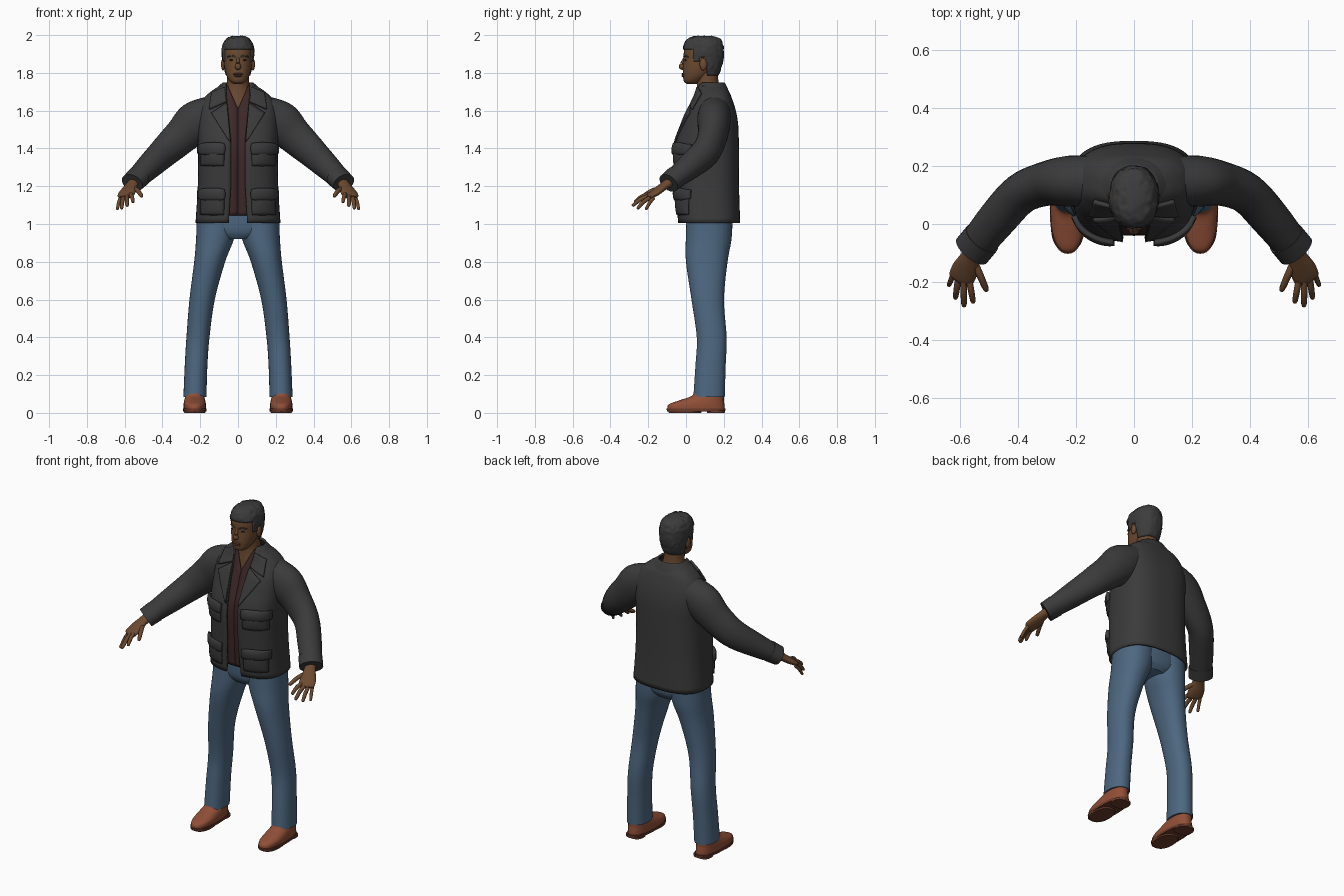
import bpy, bmesh
from math import sin, cos, pi, asin, radians
from mathutils import Vector, noise

if "Cube" in bpy.data.objects:
    bpy.data.objects.remove(bpy.data.objects["Cube"])


def material(name, r, g, b):
    m = bpy.data.materials.new(name)
    m.use_nodes = True
    m.diffuse_color = (r, g, b, 1)
    m.node_tree.nodes["Principled BSDF"].inputs["Base Color"].default_value = (r, g, b, 1)
    return m


SKIN = material("brown skin", .15, .068, .03)
LIP = material("lips", .12, .045, .028)
HAIR = material("dark hair", .045, .045, .046)
EYE = material("dark eyes", .02, .015, .012)
JACKET = material("charcoal jacket", .043, .043, .043)
SHIRT = material("maroon shirt", .047, .021, .021)
JEANS = material("blue denim", .075, .135, .215)
SHOE = material("tan leather", .28, .078, .038)
SOLE = material("brown sole", .15, .045, .025)


def finish(name, bm, mat, thick=0, offset=-1, mirror=False):
    mesh = bpy.data.meshes.new(name)
    bm.to_mesh(mesh)
    bm.free()
    ob = bpy.data.objects.new(name, mesh)
    bpy.context.collection.objects.link(ob)
    mesh.materials.append(mat)
    if thick:
        s = ob.modifiers.new("thickness", "SOLIDIFY")
        s.thickness, s.offset = thick, offset
    if mirror:
        ob.modifiers.new("mirror", "MIRROR").use_mirror_merge = False
    bpy.ops.object.select_all(action="DESELECT")
    ob.select_set(True)
    bpy.context.view_layer.objects.active = ob
    bpy.ops.object.shade_smooth_by_angle(angle=radians(45))
    return ob


def smooth(keys, k=5):
    """Catmull-Rom interpolation of key tuples."""
    out = []
    for i in range(len(keys) - 1):
        a, b, c, d = keys[max(i - 1, 0)], keys[i], keys[i + 1], keys[min(i + 2, len(keys) - 1)]
        for s in range(k):
            t = s / k
            out.append([q + t / 2 * (r - p + t * (2 * p - 5 * q + 4 * r - w + t * (3 * (q - r) + w - p)))
                        for p, q, r, w in zip(a, b, c, d)])
    return out + [list(keys[-1])]


def bridge(rings, closed=True):
    bm = bmesh.new()
    rows = [[bm.verts.new(p) for p in ring] for ring in rings]
    n = len(rows[0])
    for lo, hi in zip(rows, rows[1:]):
        for i in range(n if closed else n - 1):
            j = (i + 1) % n
            bm.faces.new((lo[i], lo[j], hi[j], hi[i]))
    if closed:
        bm.faces.new(rows[0][::-1])
        bm.faces.new(rows[-1])
    return bm


def power(v, e):
    return abs(v) ** e * (1 if v >= 0 else -1)


def loft(keys, e=1.0, n=40, gap=None):
    """Stack of horizontal rounded rings (z, cx, cy, rx, ry), optionally open at the front."""
    rings = []
    for z, cx, cy, rx, ry in smooth(keys):
        t0 = asin(min(1, gap(z) / rx) ** (1 / e)) if gap else 0
        ring = []
        for i in range(n):
            t = t0 + (2 * pi - 2 * t0) * i / (n - 1 if gap else n)
            ring.append((cx + rx * power(sin(t), e), cy - ry * power(cos(t), e), z))
        rings.append(ring)
    return bridge(rings, not gap)


def tube(path, n=20, k=5):
    """Elliptical tube along a path of (x, y, z, half width, half height)."""
    pts = smooth(path, k)
    pos = [Vector(p[:3]) for p in pts]
    rings = []
    for i, p in enumerate(pts):
        d = (pos[min(i + 1, len(pos) - 1)] - pos[max(i - 1, 0)]).normalized()
        ref = Vector((0, 0, 1)) if abs(d.z) < .95 else Vector((0, 1, 0))
        u = d.cross(ref).normalized()
        v = d.cross(u)
        rings.append([pos[i] + u * p[3] * cos(2 * pi * j / n) + v * p[4] * sin(2 * pi * j / n) for j in range(n)])
    return bridge(rings)


def ball(name, mat, centre, radii, mirror=False):
    bm = bmesh.new()
    bmesh.ops.create_uvsphere(bm, u_segments=20, v_segments=12, radius=1)
    bmesh.ops.scale(bm, vec=radii, verts=bm.verts)
    bmesh.ops.translate(bm, vec=centre, verts=bm.verts)
    return finish(name, bm, mat, mirror=mirror)


# Jeans
finish("jeans_legs", loft([
    (.085, .228, .122, .061, .083), (.25, .222, .13, .06, .08), (.4, .212, .136, .061, .079),
    (.6, .19, .115, .067, .086), (.8, .15, .11, .082, .11), (.92, .122, .12, .1, .121),
    (1.04, .11, .125, .108, .122)], e=.92), JEANS, mirror=True)
finish("jeans_hips", loft([(.92, 0, .12, .09, .09), (.97, 0, .122, .185, .118),
                           (1.1, 0, .12, .2, .12)], e=.85), JEANS)

# Shoes
finish("shoes", loft([
    (.018, .229, .053, .058, .152), (.045, .229, .056, .059, .147), (.068, .229, .085, .055, .115),
    (.09, .229, .115, .05, .085), (.12, .229, .122, .048, .075)], e=.85), SHOE, mirror=True)
finish("shoe_soles", loft([(.008, .229, .053, .061, .154), (.022, .229, .053, .062, .156)], e=.85),
       SOLE, mirror=True)
finish("shoe_heels", loft([(0, .229, .158, .052, .047), (.012, .229, .158, .053, .048)], e=.75),
       SOLE, mirror=True)
finish("shoe_treads", loft([(0, .229, -.005, .055, .085), (.012, .229, -.005, .058, .09)], e=.85),
       SOLE, mirror=True)

# Jacket body, open at the front
BODY = [(1.005, 0, .122, .225, .165), (1.2, 0, .113, .213, .168), (1.4, 0, .11, .211, .17),
        (1.52, 0, .127, .213, .15), (1.6, 0, .137, .208, .127), (1.66, 0, .145, .185, .1),
        (1.7, 0, .143, .145, .085), (1.73, 0, .13, .1, .07)]
ROUND = .75


def opening(z):
    return .038 + .1 * max(0, z - 1.45) + .06 * max(0, 1.2 - z)


finish("jacket_body", loft(BODY, ROUND, 64, opening), JACKET, thick=.012)


def front_y(x, z):
    rows = smooth(BODY)
    for a, b in zip(rows, rows[1:]):
        if a[0] <= z <= b[0]:
            t = (z - a[0]) / (b[0] - a[0])
            _, _, cy, rx, ry = [p + (q - p) * t for p, q in zip(a, b)]
            return cy - ry * max(0, 1 - min(1, x / rx) ** (2 / ROUND)) ** (ROUND / 2)
    return 0


def patch(name, quad, thick, bulge=0, n=10):
    """Piece of cloth laid on the jacket front; quad corners are (x, z) from bottom inside."""
    bl, br, tr, tl = [Vector(q) for q in quad]
    rows = []
    for j in range(n + 1):
        row = []
        for i in range(n + 1):
            s, t = i / n, j / n
            p = bl.lerp(br, s).lerp(tl.lerp(tr, s), t)
            puff = bulge * (sin(pi * s) * sin(pi * t)) ** .5 if 0 < i < n and 0 < j < n else 0
            row.append((p.x, front_y(p.x, p.y) - puff, p.y))
        rows.append(row)
    finish(name, bridge(rows, False), JACKET, thick, 1, True)


patch("jacket_lapels", [(.039, 1.43), (.055, 1.45), (.14, 1.585), (.058, 1.64)], .01)
patch("collar_points", [(.06, 1.645), (.15, 1.605), (.135, 1.69), (.07, 1.722)], .014)
for label, z, height in (("chest", 1.31, .1), ("hip", 1.05, .12)):
    patch(label + "_pockets", [(.075, z), (.195, z), (.195, z + height), (.075, z + height)], .008, .012)
    patch(label + "_pocket_flaps", [(.07, z + height - .035), (.2, z + height - .035),
                                    (.2, z + height + .01), (.07, z + height + .01)], .018, .008)

# Collar
finish("jacket_collar", loft([(1.68, 0, .137, .138, .098), (1.715, 0, .134, .118, .088),
                              (1.75, 0, .132, .08, .072)], .9, 48, lambda z: .066), JACKET, thick=.012)

# Sleeves and cuffs
finish("jacket_sleeves", tube([
    (.13, .15, 1.6, .085, .085), (.22, .148, 1.54, .088, .112), (.3, .14, 1.465, .077, .096),
    (.39, .105, 1.382, .071, .083), (.47, .02, 1.305, .068, .069), (.555, -.085, 1.222, .06, .05)],
    32), JACKET, mirror=True)
finish("sleeve_cuffs", tube([(.525, -.05, 1.251, .067, .059), (.56, -.092, 1.217, .067, .054)], 32),
       JACKET, mirror=True)

# Shirt with open neck
finish("shirt", loft([(1.045, 0, .12, .195, .145), (1.2, 0, .112, .19, .147), (1.4, 0, .112, .19, .15),
                      (1.55, 0, .13, .185, .122), (1.62, 0, .137, .17, .105), (1.69, 0, .138, .12, .085),
                      (1.735, 0, .128, .075, .066)], .8, 64,
                     lambda z: max(0, z - 1.61) * .45), SHIRT, thick=.006)

# Neck and head
finish("neck", loft([(1.56, 0, .137, .13, .1), (1.66, 0, .13, .09, .078), (1.72, 0, .118, .064, .06),
                     (1.76, 0, .113, .058, .058), (1.83, 0, .11, .058, .06)]), SKIN)
finish("head", loft([
    (1.742, 0, .03, .022, .026), (1.755, 0, .036, .042, .047), (1.785, 0, .053, .06, .069),
    (1.825, 0, .074, .071, .09), (1.87, 0, .087, .076, .1), (1.92, 0, .09, .077, .1),
    (1.96, 0, .092, .064, .085), (1.985, 0, .092, .03, .045)], e=.92), SKIN)
finish("nose", tube([(0, -.004, 1.882, .008, .008), (0, -.018, 1.85, .01, .012),
                     (0, -.022, 1.831, .017, .015), (0, -.014, 1.819, .008, .006)], 16), SKIN)
for label, z, w in (("upper", 1.794, .027), ("lower", 1.784, .022)):
    ball(label + "_lip", LIP, (0, -.012, z), (w, .012, .006))
ball("ears", SKIN, (.079, .092, 1.845), (.011, .02, .032), True)
ball("eyes", EYE, (.032, .0, 1.868), (.013, .009, .005), True)
finish("eyebrows", tube([(.013, -.012, 1.884, .003, .004), (.035, -.006, 1.891, .004, .005),
                         (.056, .012, 1.884, .003, .003)], 10), HAIR, mirror=True)


# Short textured hair, trimmed along the hairline
def hairline(y):
    if y < .04:
        return 1.925
    if y < .072:
        return 1.86
    return 1.885 if y < .108 else 1.785


hair = loft([
    (1.77, 0, .105, .058, .06), (1.82, 0, .1, .075, .085), (1.87, 0, .093, .083, .106),
    (1.925, 0, .092, .085, .108), (1.96, 0, .093, .076, .1), (1.983, 0, .094, .058, .082),
    (1.995, 0, .095, .03, .045)], .9, 64)
bmesh.ops.delete(hair, geom=[f for f in hair.faces
                             if f.calc_center_median().z < hairline(f.calc_center_median().y)], context="FACES")
hair.normal_update()
for v in hair.verts:
    v.co += v.normal * noise.noise(v.co * 55) * .005
finish("hair", hair, HAIR, thick=.014)

# Hands
finish("palms", tube([(.545, -.075, 1.228, .03, .028), (.565, -.115, 1.202, .034, .022),
                      (.583, -.155, 1.172, .045, .02), (.597, -.19, 1.148, .044, .015),
                      (.602, -.2, 1.141, .03, .008)]), SKIN, mirror=True)
for label, knuckle, tip, r in (
        ("index", (.568, -.2, 1.158), (.555, -.272, 1.115), .011),
        ("middle", (.588, -.2, 1.148), (.587, -.285, 1.095), .0115),
        ("ring", (.607, -.188, 1.141), (.617, -.258, 1.08), .011),
        ("little", (.622, -.17, 1.138), (.64, -.213, 1.075), .0095),
        ("thumb", (.552, -.13, 1.19), (.508, -.232, 1.145), .0125)):
    a, b = Vector(knuckle), Vector(tip)
    mid = a.lerp(b, .5) + Vector((0, 0, .008))
    end = mid.lerp(b, .85)
    finish(label + "_fingers", tube([(*a, r, r), (*mid, r, r), (*end, r * .8, r * .8), (*b, r * .3, r * .3)], 10, 3),
           SKIN, mirror=True)
